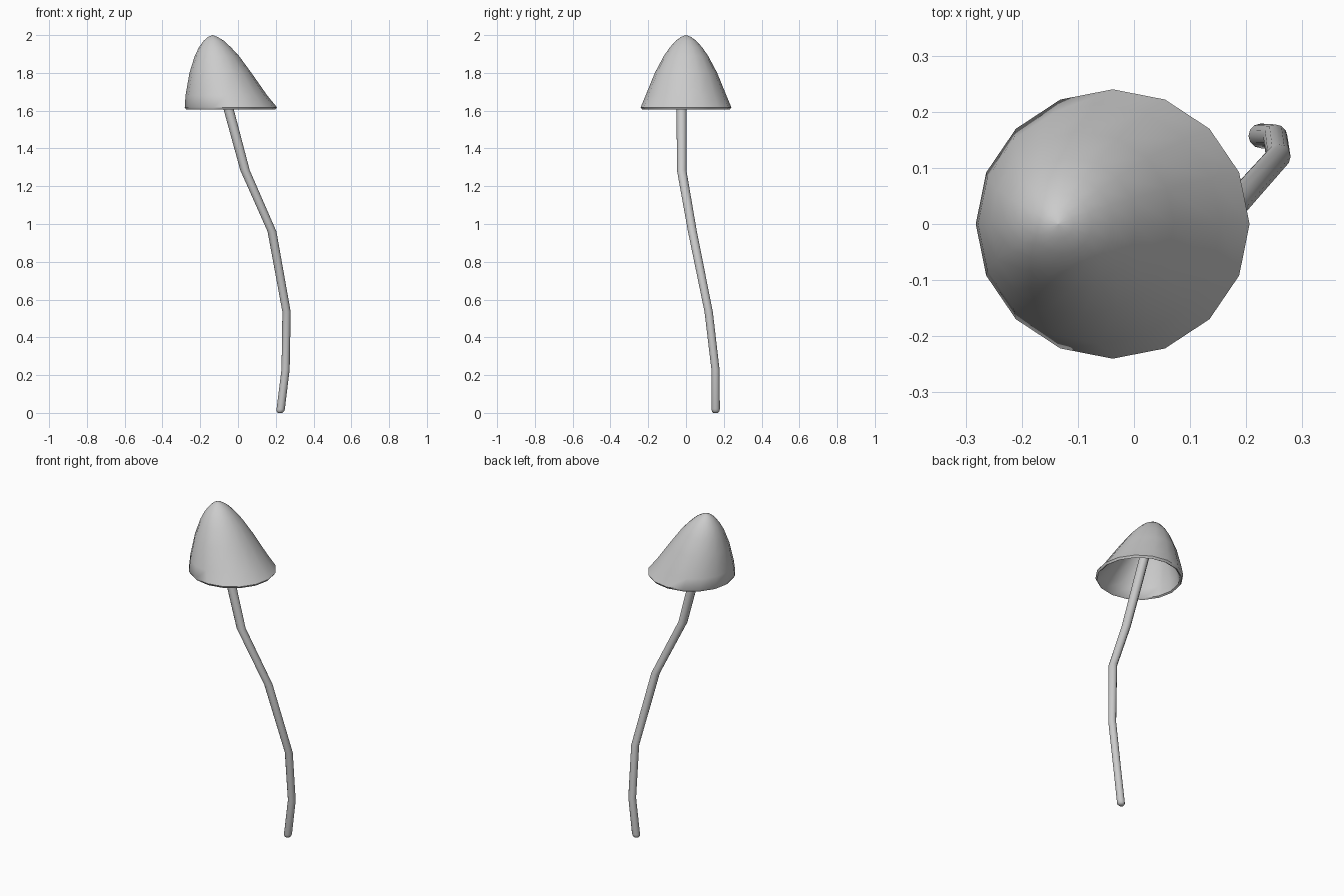
import bpy, bmesh
from math import cos, sin, pi, radians

if "Cube" in bpy.data.objects:
    bpy.data.objects.remove(bpy.data.objects["Cube"])


def loft(name, rings, sides, angle):
    """Skin horizontal elliptical rings (x, y, z, radius x, radius y), capping both ends."""
    bm = bmesh.new()
    loops = [[bm.verts.new((x + rx * cos(2 * pi * i / sides),
                            y + ry * sin(2 * pi * i / sides), z))
              for i in range(sides)] for x, y, z, rx, ry in rings]
    for a, b in zip(loops, loops[1:]):
        for i in range(sides):
            j = (i + 1) % sides
            bm.faces.new((a[i], a[j], b[j], b[i]))
    for end in (loops[0], loops[-1]):
        centre = bm.verts.new(sum((v.co for v in end), end[0].co * 0) / sides)
        for i in range(sides):
            bm.faces.new((end[i], end[(i + 1) % sides], centre))
    bmesh.ops.recalc_face_normals(bm, faces=bm.faces)
    mesh = bpy.data.meshes.new(name)
    bm.to_mesh(mesh)
    bm.free()
    obj = bpy.data.objects.new(name, mesh)
    bpy.context.collection.objects.link(obj)
    bpy.ops.object.select_all(action='DESELECT')
    obj.select_set(True)
    bpy.context.view_layer.objects.active = obj
    bpy.ops.object.shade_smooth_by_angle(angle=radians(angle))
    return obj


# Leaning bell profile: height, left edge x, right edge x, half depth
outer = [(1.618, -0.282, 0.206, 0.24), (1.68, -0.278, 0.155, 0.214),
         (1.80, -0.257, 0.071, 0.165), (1.89, -0.229, 0.005, 0.117),
         (1.935, -0.207, -0.037, 0.086), (1.97, -0.182, -0.075, 0.054),
         (1.99, -0.160, -0.108, 0.026), (2.0, -0.136, -0.134, 0.001)]
shell = [((l + r) / 2, 0, z, (r - l) / 2, d) for z, l, r, d in outer]
wall = 0.018
lining = [(x, y, z - (0.012 if i else 0.006), rx - wall, ry - wall)
          for i, (x, y, z, rx, ry) in enumerate(shell) if rx > wall * 1.6]

# Hollow cap: lining down to the lip, then up the outside
lip = [(-0.038, 0, 1.606, 0.236, 0.232)]
loft("cap", lining[::-1] + lip + shell, 16, 50)

# Bent stem: x, y, z, radius, with a rounded foot and its top inside the cap
path = [(0.223, 0.157, 0.0, 0.012), (0.224, 0.157, 0.008, 0.020),
        (0.226, 0.157, 0.02, 0.022), (0.252, 0.156, 0.23, 0.0215),
        (0.257, 0.12, 0.535, 0.022), (0.18, 0.034, 0.96, 0.0235),
        (0.037, -0.023, 1.285, 0.025), (-0.053, -0.023, 1.62, 0.027),
        (-0.115, -0.02, 1.86, 0.027)]
loft("stem", [(x, y, z, r, r) for x, y, z, r in path], 12, 50)
